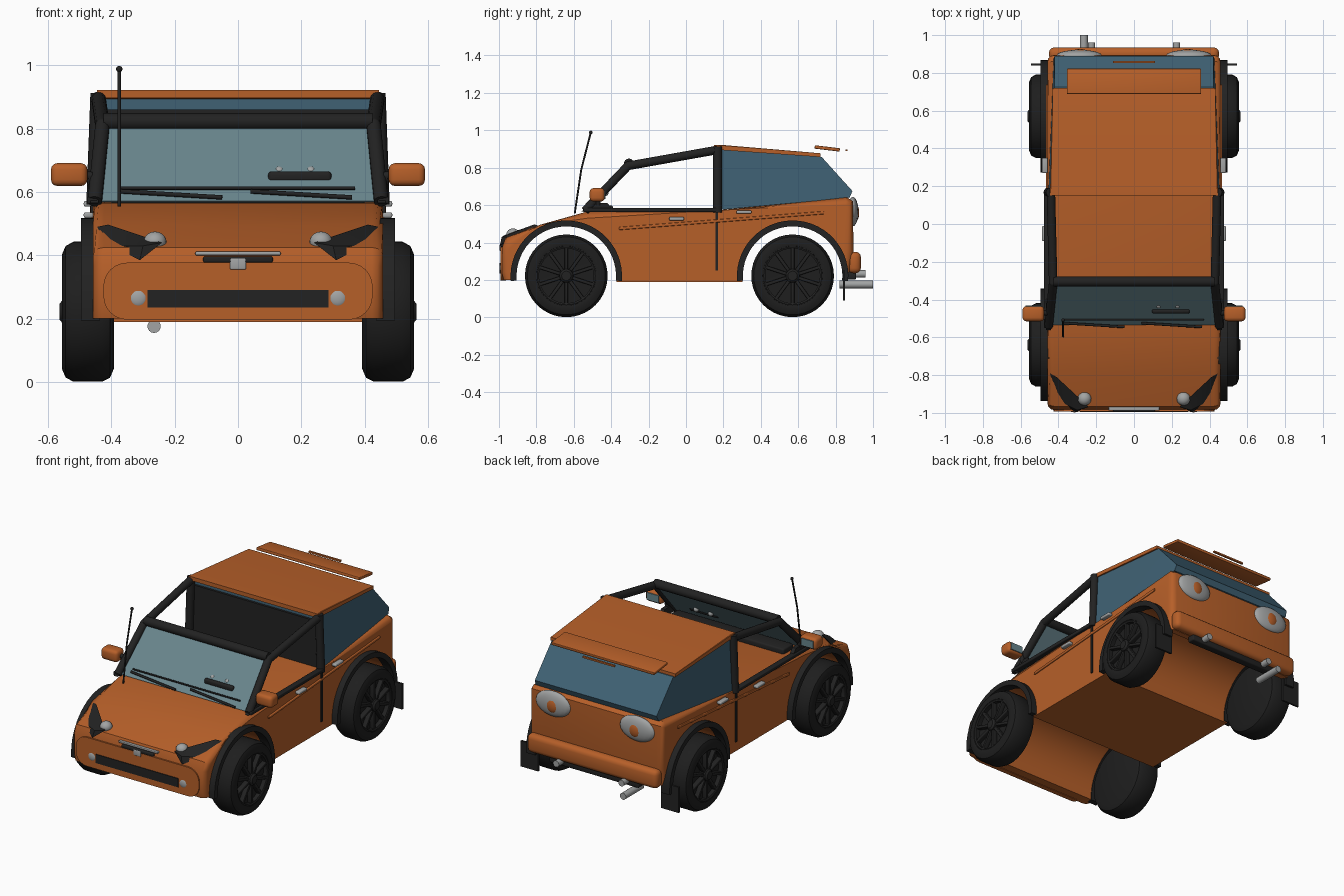
import bpy, bmesh, math
from mathutils import Vector, Matrix, Euler

if "Cube" in bpy.data.objects:
    bpy.data.objects.remove(bpy.data.objects["Cube"])


def material(name, r, g, b):
    m = bpy.data.materials.new(name)
    m.use_nodes = True
    m.diffuse_color = (r, g, b, 1)
    m.node_tree.nodes["Principled BSDF"].inputs["Base Color"].default_value = (r, g, b, 1)
    return m


ORANGE = material("orange_paint", .47, .115, .022)
BLACK = material("trim_black", .016, .016, .016)
RUBBER = material("tyre_black", .013, .013, .013)
SCREEN = material("pale_glass", .14, .235, .265)
GLASS = material("blue_glass", .05, .12, .175)
SILVER = material("silver", .36, .37, .37)


def finish(name, bm, mat):
    bmesh.ops.recalc_face_normals(bm, faces=bm.faces)
    me = bpy.data.meshes.new(name)
    bm.to_mesh(me)
    bm.free()
    me.materials.append(mat)
    for p in me.polygons:
        p.use_smooth = True
    me.set_sharp_from_angle(angle=math.radians(35))
    ob = bpy.data.objects.new(name, me)
    bpy.context.scene.collection.objects.link(ob)
    return ob


def bevel(bm, edges, width, segments=3):
    bmesh.ops.bevel(bm, geom=edges, offset=width, segments=segments,
                    profile=.5, affect='EDGES', clamp_overlap=True)


def box(name, loc, size, mat, round=0, axis=None, rot=(0, 0, 0)):
    """Box; rounds all edges, or only those along one axis."""
    bm = bmesh.new()
    bmesh.ops.create_cube(bm, size=1)
    bmesh.ops.scale(bm, vec=size, verts=bm.verts)
    if round:
        edges = [e for e in bm.edges if axis is None or
                 abs((e.verts[0].co - e.verts[1].co)[axis]) > 1e-4]
        bevel(bm, edges, round, 3 if axis is None else 6)
    bmesh.ops.transform(bm, verts=bm.verts,
                        matrix=Matrix.Translation(loc) @ Euler(rot).to_matrix().to_4x4())
    return finish(name, bm, mat)


def ball(name, loc, radii, mat):
    bm = bmesh.new()
    bmesh.ops.create_uvsphere(bm, u_segments=20, v_segments=12, radius=1)
    bmesh.ops.scale(bm, vec=radii, verts=bm.verts)
    bmesh.ops.translate(bm, vec=loc, verts=bm.verts)
    return finish(name, bm, mat)


def rod(name, points, r, mat):
    """Round bar through points, with ball joints at the bends."""
    bm = bmesh.new()
    pts = [Vector(p) for p in points]
    for a, b in zip(pts, pts[1:]):
        d = b - a
        mx = Matrix.Translation((a + b) / 2) @ d.to_track_quat('Z', 'Y').to_matrix().to_4x4()
        bmesh.ops.create_cone(bm, cap_ends=True, segments=14, radius1=r, radius2=r,
                              depth=d.length, matrix=mx)
    for p in pts[1:-1]:
        bmesh.ops.create_uvsphere(bm, u_segments=14, v_segments=8, radius=r,
                                  matrix=Matrix.Translation(p))
    return finish(name, bm, mat)


def hull(name, points, mat):
    bm = bmesh.new()
    for p in points:
        bm.verts.new(p)
    res = bmesh.ops.convex_hull(bm, input=bm.verts)
    bmesh.ops.delete(bm, geom=list({g for g in res["geom_interior"] if isinstance(g, bmesh.types.BMVert)}),
                     context='VERTS')
    return finish(name, bm, mat)


def both(points):
    return [(s * x, y, z) for x, y, z in points for s in (-1, 1)]


def arc(cy, cz, r, a0, a1, n=28):
    angles = [math.radians(a0 + (a1 - a0) * i / n) for i in range(n + 1)]
    return [(cy + r * math.cos(a), cz + r * math.sin(a)) for a in angles]


def prism(profile, x0, x1):
    """Side profile (y, z) extruded across x."""
    bm = bmesh.new()
    a, b = [[bm.verts.new((x, y, z)) for y, z in profile] for x in (x0, x1)]
    bm.faces.new(a)
    bm.faces.new(b[::-1])
    for i in range(len(a)):
        bm.faces.new((a[i - 1], a[i], b[i], b[i - 1]))
    return bm


def lathe(name, profile, loc, mat, n=40):
    """Profile (x, radius) spun round the x axis."""
    bm = bmesh.new()
    vs = [bm.verts.new((x, 0, r)) for x, r in profile]
    es = [bm.edges.new(p) for p in zip(vs, vs[1:])]
    bmesh.ops.spin(bm, geom=vs + es, cent=(0, 0, 0), axis=(1, 0, 0),
                   angle=math.tau, steps=n, use_duplicate=False)
    bmesh.ops.remove_doubles(bm, verts=bm.verts, dist=1e-4)
    bmesh.ops.translate(bm, vec=loc, verts=bm.verts)
    return finish(name, bm, mat)


AXLES = {"front": -.64, "rear": .57}
HUB_Z = .222

# Body shell with open wheel tunnels and softened shoulders
outline = [(-.975, .2), (-.985, .24), (-.985, .37), (-.965, .425), (-.78, .495), (-.53, .565),
           (.17, .572), (.86, .642), (.893, .62), (.895, .35), (.875, .24)]
outline += arc(AXLES["rear"], .22, .27, 4, 186.4) + arc(AXLES["front"], .22, .27, -6.4, 184.2)
body = prism(outline, -.458, .458)
shoulder = []
for e in body.edges:
    p, q = (v.co for v in e.verts)
    m = (p + q) / 2
    clear = all(math.hypot(m.y - y, m.z - .22) > .29 for y in AXLES.values())
    if abs(p.x - q.x) < .01 and clear and m.z > .205:
        shoulder.append(e)
bevel(body, shoulder, .04)
finish("body", body, ORANGE)

# Bumpers, grille and nose bars
box("front_bumper", (0, -.977, .287), (.85, .03, .18), ORANGE, .075, 1)
box("front_grille", (0, -.99, .263), (.57, .012, .055), BLACK)
box("nose_slot", (0, -.985, .387), (.22, .02, .02), BLACK, .006)
box("nose_bar", (0, -.978, .406), (.27, .02, .012), SILVER, .004)
box("nose_plate", (0, -.988, .373), (.05, .016, .036), SILVER, .004)
box("rear_bumper", (0, .9, .293), (.9, .07, .115), ORANGE, .028)
box("rear_beam", (0, .885, .222), (.62, .05, .04), BLACK, .008)
rod("exhaust_pipe", [(-.265, .82, .176), (-.265, 1, .176)], .021, SILVER)

# Cabin glass, roof and bulkhead
hull("cabin_glass", both([(.452, .19, .575), (.435, .19, .897), (.42, .725, .858),
                          (.42, .89, .675), (.425, .875, .64)]), GLASS)
hull("roof", both([(.445, .15, .922), (.445, .15, .897), (.43, .72, .877), (.43, .72, .857),
                   (.44, .19, .922)]), ORANGE)
box("bulkhead", (0, .183, .715), (.87, .014, .29), BLACK)
box("roof_spoiler", (0, .755, .903), (.71, .135, .018), ORANGE, .004, None, (-.12, 0, 0))
box("brake_strip", (0, .858, .893), (.22, .012, .01), ORANGE)

# Windscreen and what sits on it
hull("windscreen", both([(.445, -.535, .572), (.415, -.305, .815),
                         (.445, -.525, .567), (.415, -.295, .81)]), SCREEN)
rod("screen_header", [(-.425, -.305, .822), (.425, -.305, .822)], .027, BLACK)
box("dashboard", (0, -.44, .575), (.8, .1, .045), BLACK, .01)
box("screen_mirror", (.195, -.462, .648), (.2, .025, .034), BLACK, .011)
for x in (.13, .23):
    ball("mirror_mount", (x, -.43, .665), (.016, .016, .016), SILVER)
rod("wiper_rail", [(-.37, -.507, .612), (.37, -.507, .612)], .005, BLACK)
for x in (-.37, .04):
    rod("wiper", [(x, -.525, .602), (x + .32, -.545, .583)], .007, BLACK)
rod("antenna", [(-.375, -.595, .555), (-.375, -.56, .79), (-.375, -.51, .985)], .005, BLACK)
ball("antenna_tip", (-.375, -.509, .988), (.01, .01, .01), BLACK)

for s, side in ((1, "left_"), (-1, "right_")):
    # Roll frame
    rod(side + "roof_frame", [(s * .452, -.54, .57), (s * .428, -.31, .81), (s * .44, .168, .895)],
        .023, BLACK)
    rod(side + "door_pillar", [(s * .455, .168, .56), (s * .442, .168, .912)], .024, BLACK)
    box(side + "door_sill", (s * .46, -.19, .574), (.035, .72, .022), BLACK, .005)
    box(side + "door_seam", (s * .46, .165, .41), (.01, .014, .32), BLACK)

    # Door furniture
    slope = math.atan2(.085, 1.1)
    box(side + "side_strip", (s * .46, .19, .517), (.014, 1.1, .016), ORANGE, .004, None, (slope, 0, 0))
    for y, z in ((-.05, .527), (.31, .563)):
        box(side + "door_handle", (s * .472, y, z), (.03, .08, .018), SILVER, .006)
    hull(side + "mirror_foot", [(s * x, y, z) for x in (.44, .465) for y, z in
                                ((-.56, .565), (-.38, .565), (-.42, .61), (-.5, .615))], BLACK)
    rod(side + "mirror_arm", [(s * .455, -.47, .6), (s * .465, -.47, .65), (s * .5, -.47, .655)],
        .014, BLACK)
    box(side + "mirror_shell", (s * .533, -.475, .655), (.115, .08, .072), ORANGE, .02)
    box(side + "mirror_glass", (s * .533, -.434, .655), (.085, .006, .045), SCREEN)

    # Lamps
    hull(side + "headlamp_wing", [(s * x, y, z) for x, y, z in (
        (.24, -.968, .44), (.31, -.995, .385), (.3, -.985, .43), (.4, -.935, .43),
        (.462, -.8, .462), (.445, -.79, .49), (.41, -.81, .497))], BLACK)
    ball(side + "headlamp", (s * .262, -.925, .443), (.036, .036, .032), SILVER)
    ball(side + "fog_lamp", (s * .315, -.985, .265), (.029, .012, .029), SILVER)
    ball(side + "tail_lamp", (s * .29, .892, .565), (.12, .03, .078), SILVER)
    ball(side + "tail_lamp_centre", (s * .285, .908, .56), (.045, .018, .045), ORANGE)

    # Tow hooks and mud flaps
    rod(side + "tow_hook", [(s * .225, .89, .232), (s * .225, .96, .232)], .02, SILVER)
    box(side + "mud_flap", (s * .485, .845, .17), (.12, .012, .16), BLACK)

    for end, y in AXLES.items():
        # Wheel arch trim
        trim = arc(y, .22, .298, -5, 185) + arc(y, .22, .266, 185, -5)
        finish(side + end + "_arch", prism(trim, s * .435, s * .495), BLACK)

        # Tyre, rim, spokes and hub
        hub = (s * .474, y, HUB_Z)
        tyre = [(-.082, 0), (-.082, .18), (-.07, .208), (-.045, .221), (.045, .221),
                (.07, .208), (.082, .18), (.078, .16), (.045, .15), (.04, 0)]
        lathe(side + end + "_tyre", [(s * x, r) for x, r in tyre], hub, RUBBER)
        ring = [(.05, .148), (.074, .146), (.078, .155), (.074, .165)]
        lathe(side + end + "_rim", [(s * x, r) for x, r in ring], hub, BLACK)
        cap = [(.03, .04), (.08, .036), (.09, .025), (.09, 0)]
        lathe(side + end + "_hub", [(s * x, r) for x, r in cap], hub, BLACK, 20)
        for i in range(10):
            a = math.tau * i / 10
            box(side + end + "_spoke", (s * .532, y - .09 * math.sin(a), HUB_Z + .09 * math.cos(a)),
                (.03, .018, .125), BLACK, .004, None, (a, 0, 0))
